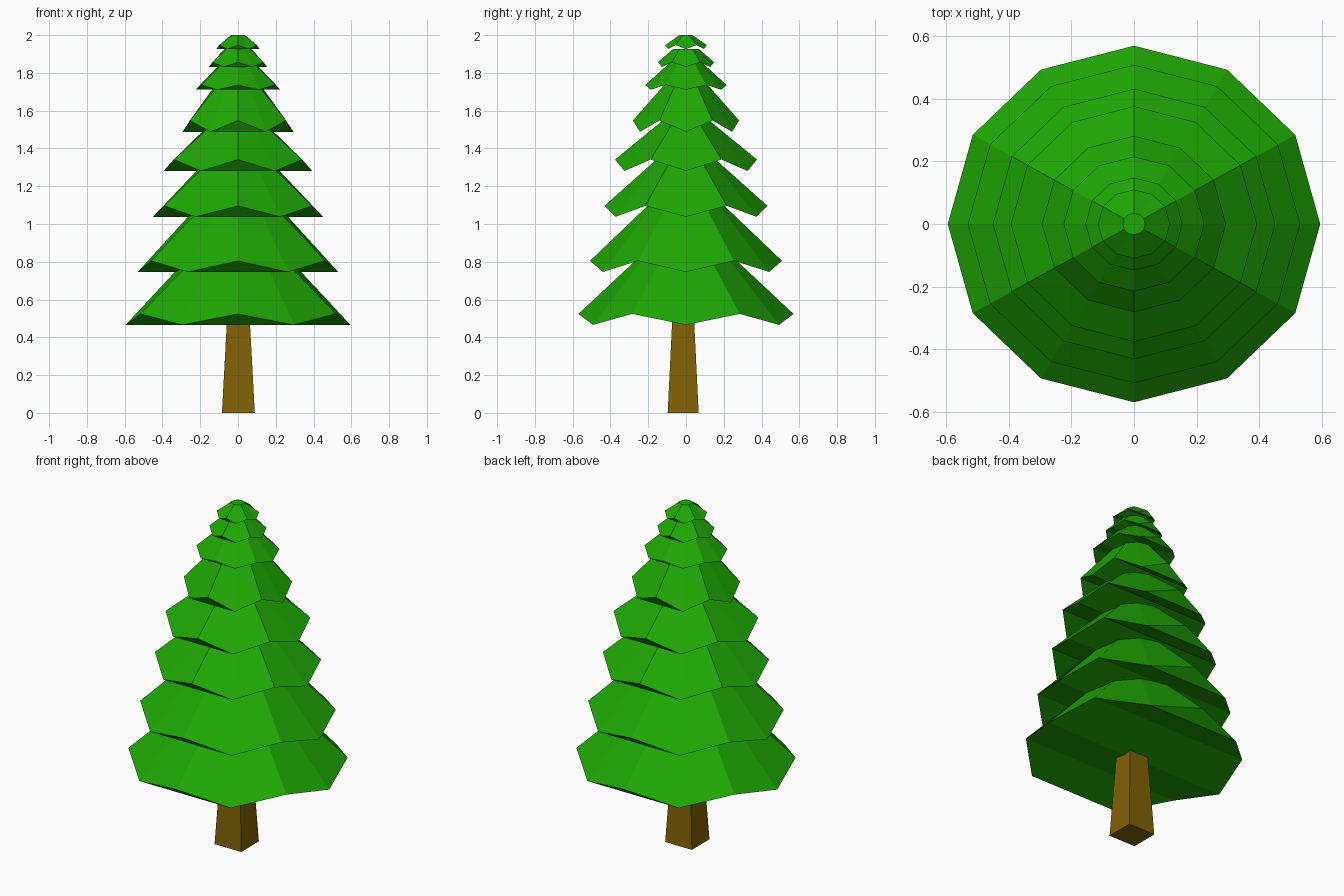
import bpy, bmesh, math

if "Cube" in bpy.data.objects:
    bpy.data.objects.remove(bpy.data.objects["Cube"])


def material(name, colour):
    m = bpy.data.materials.new(name)
    m.diffuse_color = (*colour, 1)
    m.use_nodes = True
    m.node_tree.nodes["Principled BSDF"].inputs["Base Color"].default_value = m.diffuse_color
    return m


GREEN = material("needle green", (0.013, 0.39, 0.001))
BROWN = material("bark brown", (0.215, 0.122, 0.001))


def finish(name, bm, mat):
    bmesh.ops.recalc_face_normals(bm, faces=bm.faces)
    me = bpy.data.meshes.new(name)
    bm.to_mesh(me)
    bm.free()
    me.materials.append(mat)
    ob = bpy.data.objects.new(name, me)
    bpy.context.collection.objects.link(ob)


def ring(bm, r, heights):
    # twelve points, slightly narrower in y, heights alternating low and high
    return [bm.verts.new((r * math.cos(i * math.pi / 6),
                          r * 0.957 * math.sin(i * math.pi / 6),
                          heights[i % 2])) for i in range(12)]


# tiers: outer radius, low tip height, notch height, radius where next tier starts
TIERS = [(0.595, 0.466, 0.524, 0.335), (0.531, 0.746, 0.805, 0.265),
         (0.451, 1.038, 1.096, 0.220), (0.393, 1.281, 1.341, 0.187),
         (0.294, 1.488, 1.548, 0.137), (0.225, 1.711, 1.736, 0.110),
         (0.155, 1.831, 1.857, 0.072), (0.115, 1.926, 1.947, 0.036)]

for n, (r, low, high, r_top) in enumerate(TIERS):
    z_top = TIERS[n + 1][1] if n + 1 < len(TIERS) else 2.0
    if n < 6:
        # run the cone on into the folds under the next tier
        z_new = TIERS[n + 1][2] + 0.005
        r_top += (r_top - r) / (z_top - low) * (z_new - z_top)
        z_top = z_new
    bm = bmesh.new()
    a = ring(bm, r, (low, high))
    b = ring(bm, r_top, (z_top, z_top))
    for i in range(12):
        j = (i + 1) % 12
        bm.faces.new((a[i], a[j], b[j], b[i]))
    # underside folded in strips that run along x
    for i in range(-3, 3):
        strip = [a[i], a[i + 1], a[(5 - i) % 12], a[(6 - i) % 12]]
        bm.faces.new(list(dict.fromkeys(strip)))
    bm.faces.new(b)
    finish(f"branch_tier_{n + 1}", bm, GREEN)

# tapered square trunk
bm = bmesh.new()
bmesh.ops.create_cube(bm, size=1)
for v in bm.verts:
    top = v.co.z > 0
    v.co = (v.co.x * (0.121 if top else 0.174) + 0.002,
            v.co.y * (0.116 if top else 0.164) - 0.015,
            0.49 if top else 0)
finish("trunk", bm, BROWN)
